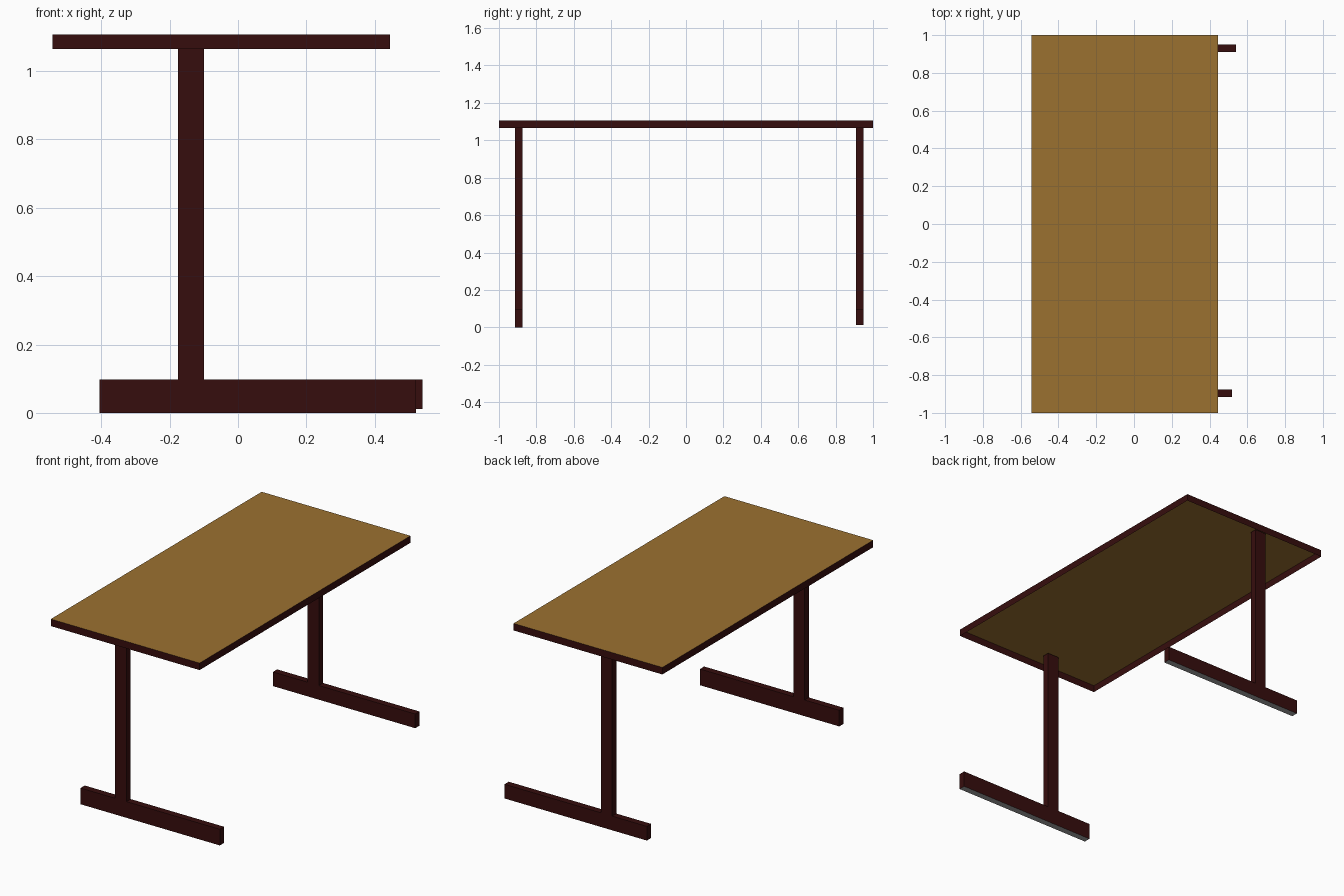
import bpy, bmesh

if "Cube" in bpy.data.objects:
    bpy.data.objects.remove(bpy.data.objects["Cube"])


def material(name, rgb):
    m = bpy.data.materials.new(name)
    m.diffuse_color = (*rgb, 1)
    m.use_nodes = True
    m.node_tree.nodes["Principled BSDF"].inputs["Base Color"].default_value = m.diffuse_color
    return m


dark = material("dark_stained_frame", (0.037, 0.004, 0.004))
wood = material("golden_wood", (0.33, 0.165, 0.03))
grey = material("grey_foot_pad", (0.4, 0.4, 0.4))


def box(name, lo, hi, mats, rule=None, open_bottom=False):
    """Box from corner lo to corner hi; rule(normal) picks the material slot."""
    bm = bmesh.new()
    bmesh.ops.create_cube(bm, size=1)
    for v in bm.verts:
        v.co = [lo[i] + (v.co[i] + 0.5) * (hi[i] - lo[i]) for i in range(3)]
    bm.normal_update()
    if open_bottom:
        bottom = [f for f in bm.faces if f.normal.z < -0.5]
        bmesh.ops.delete(bm, geom=bottom, context='FACES_ONLY')
    for f in bm.faces:
        f.material_index = rule(f.normal) if rule else 0
    me = bpy.data.meshes.new(name)
    bm.to_mesh(me)
    bm.free()
    for m in mats:
        me.materials.append(m)
    ob = bpy.data.objects.new(name, me)
    bpy.context.collection.objects.link(ob)
    return ob


# Table top: wooden sheet with a dark rim, hollow underneath
box("table_top", (-0.543, -1, 1.065), (0.445, 1, 1.107), [dark, wood],
    lambda n: int(n.z > 0.5), open_bottom=True)

# T-shaped supports: post on a long foot with a grey underside
for side, y, z0, x1 in (("front", -0.895, 0.0, 0.52), ("back", 0.93, 0.012, 0.54)):
    box(side + "_foot", (-0.405, y - 0.02, z0), (x1, y + 0.02, 0.097), [dark, grey],
        lambda n: int(n.z < -0.5))
    box(side + "_post", (-0.175, y - 0.02, 0.097), (-0.1, y + 0.02, 1.1), [dark],
        open_bottom=True)
